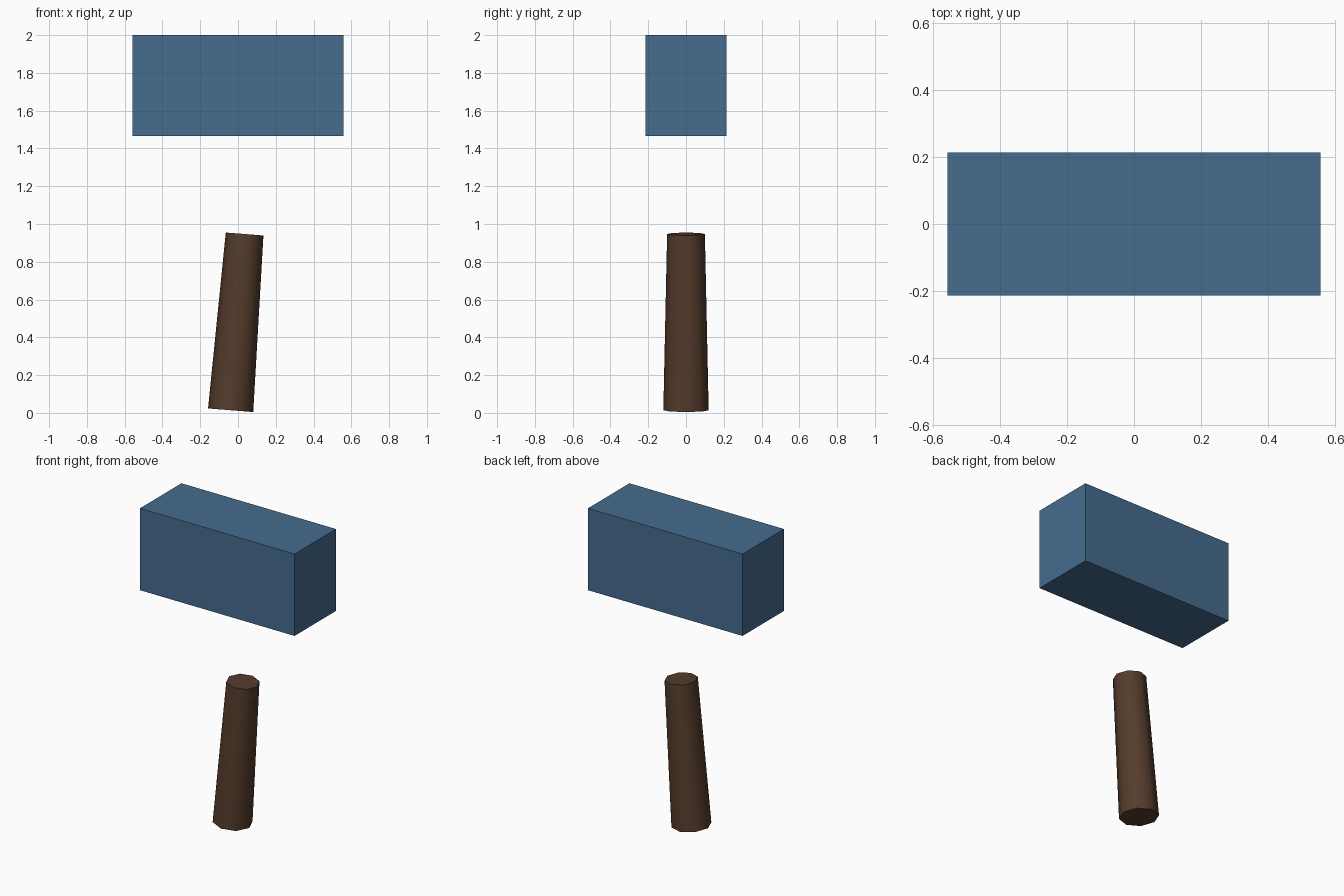
import bpy
import math
from mathutils import Vector

if "Cube" in bpy.data.objects:
    bpy.data.objects.remove(bpy.data.objects["Cube"])


def paint(obj, name, color):
    mat = bpy.data.materials.new(name)
    mat.diffuse_color = color
    mat.use_nodes = True
    mat.node_tree.nodes["Principled BSDF"].inputs["Base Color"].default_value = mat.diffuse_color
    obj.data.materials.append(mat)


# Floating block
bpy.ops.mesh.primitive_cube_add(size=1, location=(0, 0, 1.733))
block = bpy.context.object
block.name = "block"
block.scale = (1.115, 0.427, 0.534)
bpy.ops.object.transform_apply(location=False, rotation=False, scale=True)
paint(block, "blue", (0.06, 0.15, 0.27, 1))

# Leaning, tapered eight-sided post
bottom, top = Vector((-0.039, 0, 0.014)), Vector((0.035, 0, 0.947))
axis = top - bottom
bpy.ops.mesh.primitive_cone_add(
    vertices=8, radius1=0.12, radius2=0.10, depth=axis.length,
    location=(bottom + top) / 2,
    rotation=(0, math.atan2(axis.x, axis.z), 0))
post = bpy.context.object
post.name = "post"
bpy.ops.object.shade_smooth_by_angle(angle=math.radians(60))
paint(post, "brown", (0.09, 0.045, 0.025, 1))
